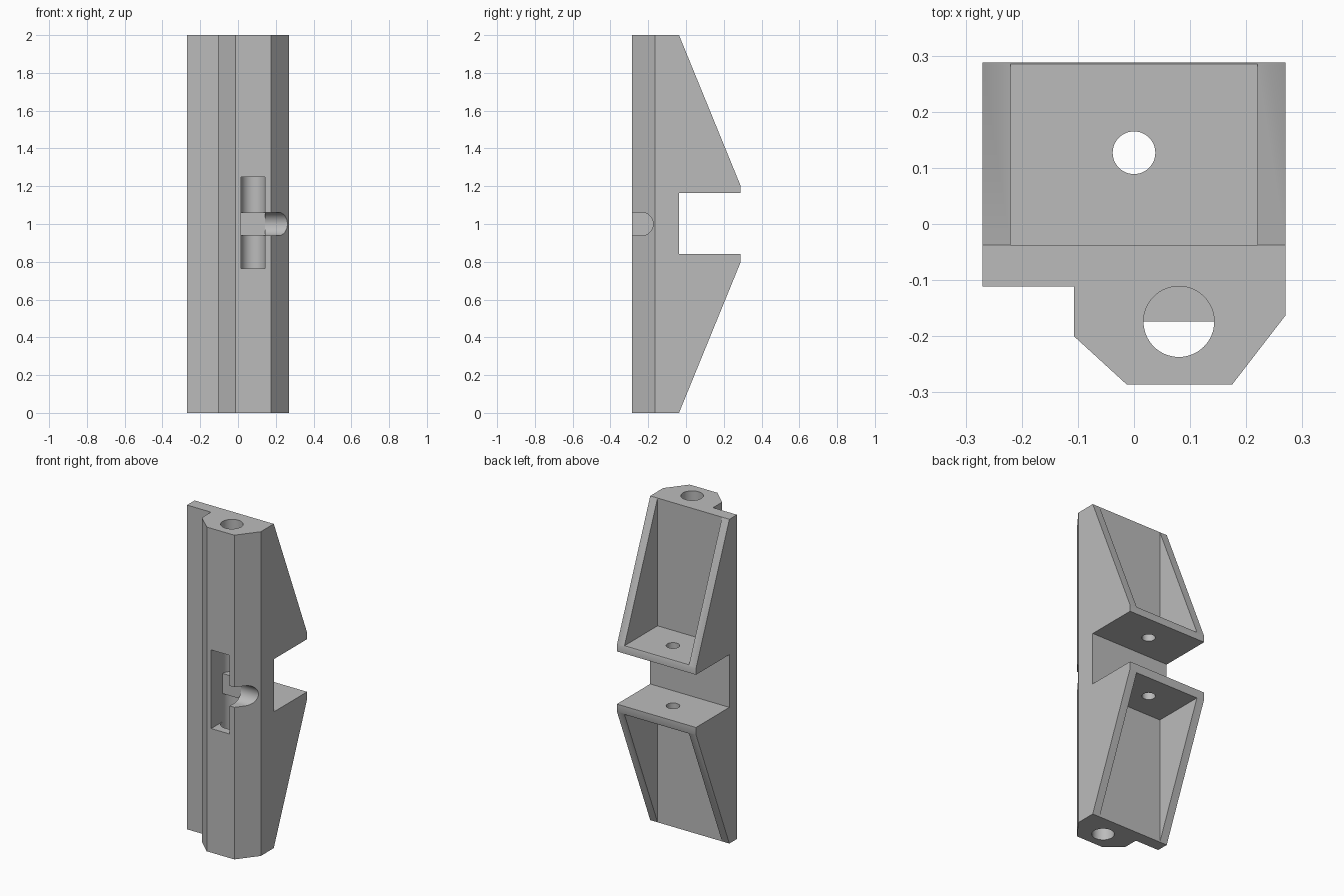
import bpy
import bmesh
import math
from mathutils import Vector

cube = bpy.data.objects.get("Cube")
if cube:
    bpy.data.objects.remove(cube, do_unlink=True)

grey = bpy.data.materials.new("plain grey")
grey.use_nodes = True
colour = (0.5, 0.5, 0.5, 1)
grey.diffuse_color = colour
grey.node_tree.nodes["Principled BSDF"].inputs["Base Color"].default_value = colour

HALF = 0.27      # half width of the holder
BACK = -0.037    # rear face of the spine plate
REAR = 0.288     # rear edge of the shelves
BORE = Vector((0.08, -0.174))
R = 0.063


def prism(name, points, sweep):
    """Extrude a closed polygon of 3D points along the sweep vector."""
    bm = bmesh.new()
    face = bm.faces.new([bm.verts.new(p) for p in points])
    moved = bmesh.ops.extrude_face_region(bm, geom=[face])["geom"]
    bmesh.ops.translate(bm, vec=sweep,
                        verts=[v for v in moved if isinstance(v, bmesh.types.BMVert)])
    bmesh.ops.recalc_face_normals(bm, faces=bm.faces)
    mesh = bpy.data.meshes.new(name)
    bm.to_mesh(mesh)
    bm.free()
    mesh.materials.append(grey)
    obj = bpy.data.objects.new(name, mesh)
    bpy.context.collection.objects.link(obj)
    return obj


def upright(name, xy, z0, z1):
    return prism(name, [(x, y, z0) for x, y in xy], (0, 0, z1 - z0))


def sideways(name, yz, x0, x1):
    return prism(name, [(x0, y, z) for y, z in yz], (x1 - x0, 0, 0))


def box(name, x0, x1, y0, y1, z0, z1):
    return upright(name, [(x0, y0), (x1, y0), (x1, y1), (x0, y1)], z0, z1)


def arc(cx, cy, r, start, end, steps):
    angles = [math.radians(start + (end - start) * i / steps) for i in range(steps + 1)]
    return [(cx + r * math.cos(a), cy + r * math.sin(a)) for a in angles]


def rod(name, cx, cy, r, z0, z1):
    return upright(name, arc(cx, cy, r, 0, 360, 64)[:-1], z0, z1)


def cut(obj, cutter):
    cutter.hide_render = True
    mod = obj.modifiers.new("cut", "BOOLEAN")
    mod.operation = "DIFFERENCE"
    mod.solver = "EXACT"
    mod.object = cutter
    bpy.context.view_layer.objects.active = obj
    bpy.ops.object.modifier_apply(modifier=mod.name)
    bpy.data.objects.remove(cutter, do_unlink=True)


# Full-height block: spine with a faceted nose, reaching back to the shelf edge
plan = [(-HALF, REAR), (-HALF, -0.111), (-0.107, -0.111), (-0.107, -0.2),
        (-0.013, -0.286), (0.175, -0.286), (HALF, -0.163), (HALF, REAR)]
holder = upright("bracket_holder", plan, 0, 2)

# Rear gap between the two shelves
cut(holder, box("gap", -0.4, 0.4, BACK, 0.5, 0.84, 1.165))

# Mirrored sloping gussets, hollow pockets and stopped rod bores
top, tip = Vector((BACK, 2)), Vector((REAR, 1.205))
step = (tip - top) * 0.12
high, low = top - step, tip + step
wedge = [tuple(high), tuple(low), (0.6, low.y), (0.6, high.y)]
for side in (1, -1):
    def flip(z):
        return 1 + side * (z - 1)
    cut(holder, sideways("slope", [(y, flip(z)) for y, z in wedge], -0.4, 0.4))
    cut(holder, box("pocket", -0.22, 0.22, BACK, 0.5, flip(1.212), flip(2.2)))
    cut(holder, rod("bore", BORE.x, BORE.y, R, flip(1.062), flip(2.2)))

# Fixing holes through both shelves
cut(holder, rod("fixing_hole", 0, 0.127, 0.038, 0.7, 1.3))

# Front window into the bore, and the round-bottomed handle channel
cut(holder, box("window", BORE.x - R, BORE.x + R, -0.4, BORE.y, 0.765, 1.25))
channel = [(-0.4, 0.938)] + arc(BORE.y - 0.062, 1, 0.062, -90, 90, 32) + [(-0.4, 1.062)]
cut(holder, sideways("channel", channel, BORE.x, 0.4))

# Smooth the round cuts, keep the flat faces crisp
bpy.ops.object.select_all(action="DESELECT")
holder.select_set(True)
bpy.context.view_layer.objects.active = holder
bpy.ops.object.shade_smooth_by_angle(angle=math.radians(25))
